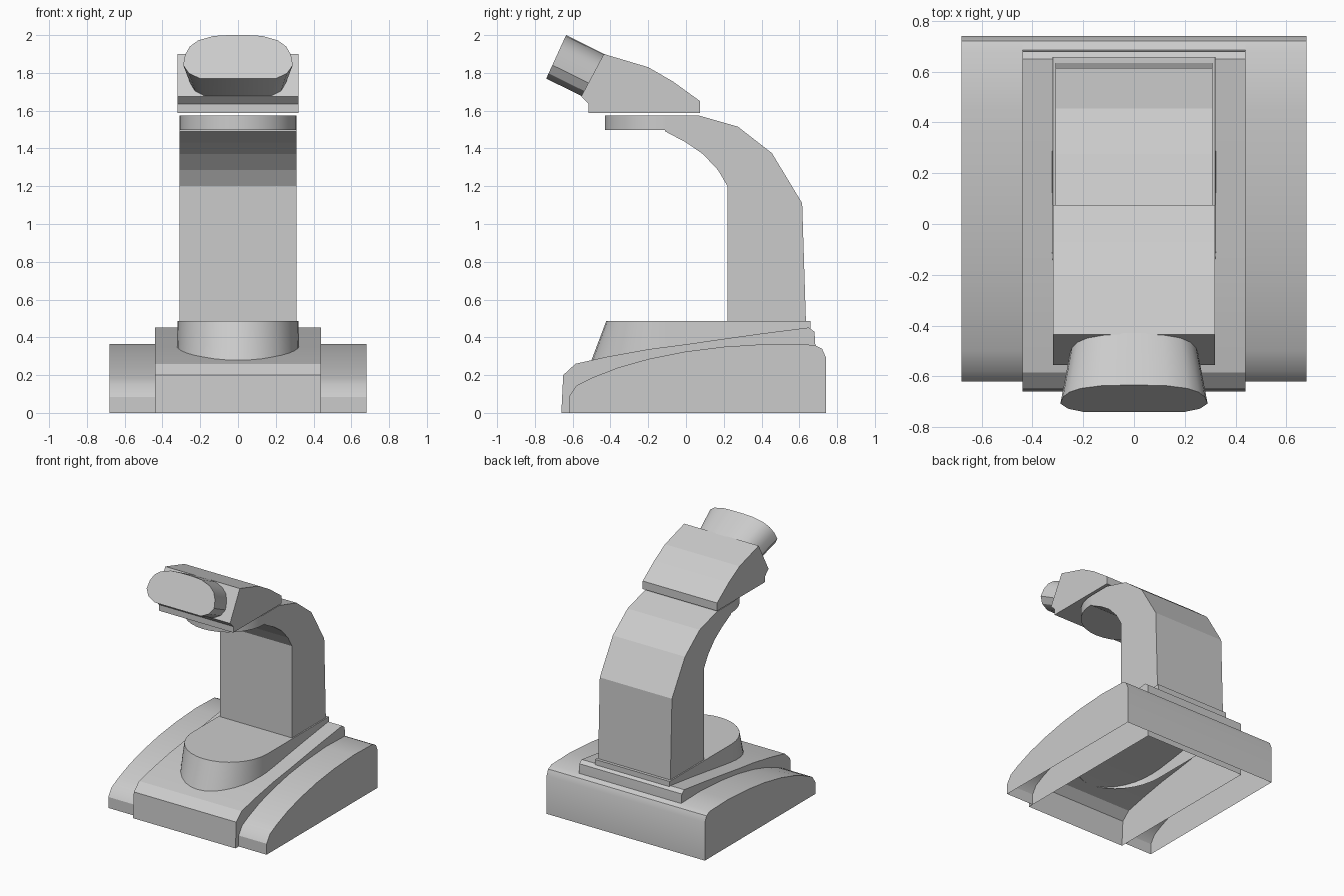
import bpy, bmesh, math

if "Cube" in bpy.data.objects:
    bpy.data.objects.remove(bpy.data.objects["Cube"])


def finish(name, bm, smooth=None):
    bmesh.ops.recalc_face_normals(bm, faces=bm.faces)
    me = bpy.data.meshes.new(name)
    bm.to_mesh(me)
    bm.free()
    ob = bpy.data.objects.new(name, me)
    bpy.context.collection.objects.link(ob)
    if smooth:
        bpy.ops.object.select_all(action='DESELECT')
        ob.select_set(True)
        bpy.context.view_layer.objects.active = ob
        bpy.ops.object.shade_smooth_by_angle(angle=math.radians(smooth))
    return ob


def extrude_x(name, prof, x0, x1, closed=True, caps=(True, True), smooth=None):
    """Sweep a (y, z) profile from x0 to x1; open profiles leave the last side out."""
    bm = bmesh.new()
    a, b = ([bm.verts.new((x, y, z)) for y, z in prof] for x in (x0, x1))
    n = len(prof)
    for i in range(n if closed else n - 1):
        j = (i + 1) % n
        bm.faces.new((a[i], a[j], b[j], b[i]))
    for ring, cap in zip((a, b), caps):
        if cap:
            bm.faces.new(ring)
    return finish(name, bm, smooth)


def loft(name, r0, r1, caps=(True, True), smooth=30):
    bm = bmesh.new()
    a, b = ([bm.verts.new(p) for p in r] for r in (r0, r1))
    n = len(a)
    for i in range(n):
        j = (i + 1) % n
        bm.faces.new((a[i], a[j], b[j], b[i]))
    for ring, cap in zip((a, b), caps):
        if cap:
            bm.faces.new(ring)
    return finish(name, bm, smooth)


def u_shape(w, back, mid, depth, z, n=16):
    """Outline with square back and half-elliptical front."""
    pts = [(w, back, z)]
    pts += [(w * math.cos(math.pi * i / n), mid - depth * math.sin(math.pi * i / n), z)
            for i in range(n + 1)]
    return pts + [(-w, back, z)]


# Base: hollow side wings joined by a back wall
wing = [(-.62, 0), (-.62, .085), (-.58, .145), (-.5, .185), (-.36, .24), (-.2, .285),
        (0, .325), (.2, .35), (.45, .366), (.68, .36), (.72, .34), (.74, .295), (.74, 0)]
extrude_x("base_wing_right", wing, .44, .68, False, (False, True), 30)
extrude_x("base_wing_left", wing, -.68, -.44, False, (True, False), 30)
extrude_x("base_back_wall", wing[-4:], -.44, .44, False, (False, False), 30)

# Base: hollow raised centre
centre = [(-.66, 0), (-.65, .2), (-.585, .26), (-.42, .297), (-.2, .337), (0, .363),
          (.2, .392), (.4, .42), (.65, .452), (.68, .43), (.685, .355), (.685, 0)]
extrude_x("base_centre", centre, -.44, .44, False, smooth=30)

# Stage with sloped round front
loft("stage", u_shape(.325, .658, -.1, .4, .28), u_shape(.32, .658, -.1, .322, .487),
     (False, True))

# Curved arm and its rounded tip
arm = [(.22, .48), (.22, 1.2), (.17, 1.285), (.09, 1.37), (0, 1.432), (-.11, 1.49),
       (-.11, 1.575), (.065, 1.575), (.275, 1.515), (.455, 1.375), (.615, 1.11), (.635, .48)]
extrude_x("arm", arm, -.31, .31)
loft("arm_tip", u_shape(.31, -.11, -.115, .315, 1.498), u_shape(.31, -.11, -.115, .315, 1.575))

# Viewing head
head = [(-.515, 1.588), (.075, 1.588), (.075, 1.65), (-.07, 1.755), (-.2, 1.83),
        (-.435, 1.9), (-.555, 1.675), (-.515, 1.635)]
extrude_x("viewing_head", head, -.32, .32)

# Tilted oval eyepiece: half outline as (x, fraction up the face), mirrored
half = [(.2, 0), (.26, .12), (.29, .31), (.28, .55), (.255, .74), (.21, .88), (.13, .98), (.05, 1)]
outline = half + [(-x, v) for x, v in reversed(half)]


def eye_ring(width, t):
    return [(x * width, -.74 + .105 * v + .91 * t, 1.77 + .23 * v - .45 * t) for x, v in outline]


loft("eyepiece", eye_ring(1, 0), eye_ring(.86, .235))
